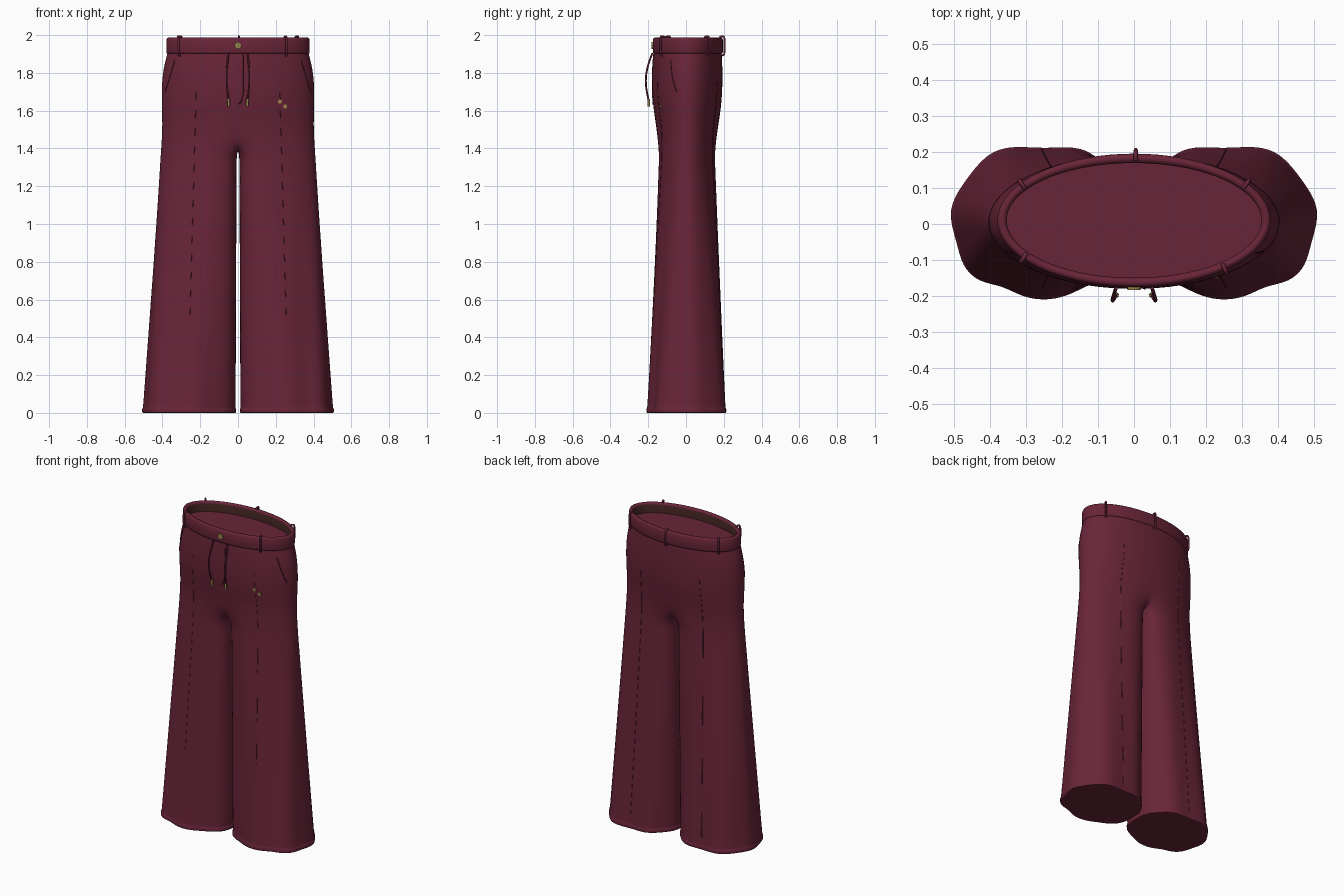
import bpy, bmesh, math
from mathutils import Vector
from mathutils.bvhtree import BVHTree

if "Cube" in bpy.data.objects:
    bpy.data.objects.remove(bpy.data.objects["Cube"])


def material(name, rgb):
    m = bpy.data.materials.new(name)
    m.diffuse_color = (*rgb, 1)
    m.use_nodes = True
    m.node_tree.nodes["Principled BSDF"].inputs["Base Color"].default_value = m.diffuse_color
    return m


MAROON = material("maroon cloth", (0.14, 0.018, 0.040))
DARK = material("dark maroon thread", (0.06, 0.009, 0.018))
BROWN = material("brown lining", (0.055, 0.018, 0.015))
BRASS = material("old brass", (0.30, 0.22, 0.07))


def make_object(name, bm, *mats):
    bmesh.ops.recalc_face_normals(bm, faces=bm.faces)
    me = bpy.data.meshes.new(name)
    bm.to_mesh(me)
    bm.free()
    for m in mats:
        me.materials.append(m)
    ob = bpy.data.objects.new(name, me)
    bpy.context.collection.objects.link(ob)
    return ob


def smooth(ob):
    for p in ob.data.polygons:
        p.use_smooth = True


def bridge(bm, lower, upper, closed=True):
    n = len(lower)
    for i in range(n if closed else n - 1):
        j = (i + 1) % n
        bm.faces.new((lower[i], lower[j], upper[j], upper[i]))


def tube(name, points, radius, mat):
    cu = bpy.data.curves.new(name, 'CURVE')
    cu.dimensions = '3D'
    cu.bevel_depth = radius
    cu.bevel_resolution = 1
    cu.use_fill_caps = True
    sp = cu.splines.new('POLY')
    sp.points.add(len(points) - 1)
    for p, co in zip(sp.points, points):
        p.co = (*co, 1)
    cu.materials.append(mat)
    ob = bpy.data.objects.new(name, cu)
    bpy.context.collection.objects.link(ob)
    return ob


# --- Trousers: right half as rings of 20 points (0 = inner leg, 2 = front, 10 = side, 18 = back)
HEM = [(.012, 0), (.015, -.08), (.06, -.14), (.13, -.168), (.19, -.2), (.25, -.21), (.31, -.2),
       (.365, -.168), (.43, -.16), (.475, -.115), (.488, -.05), (.518, .04), (.465, .12),
       (.405, .197), (.335, .215), (.25, .206), (.165, .214), (.11, .192), (.05, .13), (.015, .08)]


def arc_point(k, a, front, back):
    t = math.radians(-90 + (k - 2) / 16 * 180)
    x = 0 if k in (2, 18) else a * math.cos(t)
    return x, (front + back) / 2 + (back - front) / 2 * math.sin(t)


leg_top = [arc_point(k, .412, -.156, .166) for k in range(20)]
for k, co in {0: (.007, 0), 1: (.008, -.06), 2: (.025, -.115), 3: (.085, -.143),
              17: (.085, .153), 18: (.025, .125), 19: (.008, .065)}.items():
    leg_top[k] = co


def leg_ring(bm, z, scale=1.0, f=None):
    f = z / 1.36 if f is None else f
    ring = []
    for (hx, hy), (tx, ty) in zip(HEM, leg_top):
        x, y = hx + (tx - hx) * f, hy + (ty - hy) * f
        x = max(.006, .26 + (x - .26) * scale)
        ring.append(bm.verts.new((x, y * scale, z)))
    return ring


bm = bmesh.new()
# hem band with closed bottom, then the flared leg
rings = [leg_ring(bm, .0, .96, 0), leg_ring(bm, .0, 1, 0), leg_ring(bm, .003, 1.012, 0),
         leg_ring(bm, .022, 1.012, 0), leg_ring(bm, .026, .995, 0)]
rings += [leg_ring(bm, z) for z in (.04, .3, .6, .9, 1.15, 1.3, 1.36)]
bm.faces.new(rings[0])
# crotch ring: inner points follow a U-shaped seam on x = 0
seam = {0: (0, 0, 1.392), 1: (0, -.08, 1.397), 2: (0, -.146, 1.43),
        18: (0, .156, 1.43), 19: (0, .09, 1.397)}
crotch = []
for k in range(20):
    z = 1.47 - (.025 if k in (3, 17) else .01 if k in (4, 16) else 0)
    crotch.append(bm.verts.new(seam.get(k) or (*arc_point(k, .404, -.156, .167), z)))
rings.append(crotch)
for lo, hi in zip(rings, rings[1:]):
    bridge(bm, lo, hi)
# hips up to the waist
below = crotch[2:19]
for z, a, fr, bk in ((1.55, .403, -.163, .176), (1.63, .406, -.176, .188), (1.72, .407, -.182, .194),
                     (1.81, .399, -.18, .194), (1.87, .385, -.176, .192), (1.92, .372, -.172, .189)):
    row = [bm.verts.new((*arc_point(k, a, fr, bk), z)) for k in range(2, 19)]
    bridge(bm, below, row, False)
    below = row
body = make_object("trouser_body", bm, MAROON)
smooth(body)
mir = body.modifiers.new("mirror", 'MIRROR')
mir.merge_threshold = .001
sub = body.modifiers.new("subdivide", 'SUBSURF')
sub.levels = sub.render_levels = 2

# --- Waistband: rounded profile swept round an ellipse, lined in brown
CY = .01
PROFILE = [(-.006, 1.905), (.002, 1.903), (.004, 1.91), (.004, 1.975), (0, 1.984), (-.008, 1.988),
           (-.018, 1.984), (-.022, 1.975), (-.022, 1.91)]
bm = bmesh.new()
N = 72
loops = [[bm.verts.new(((.375 + o) * math.cos(2 * math.pi * i / N),
                        CY + (.181 + o) * math.sin(2 * math.pi * i / N), z)) for i in range(N)]
         for o, z in PROFILE]
for lo, hi in zip(loops, loops[1:]):
    bridge(bm, lo, hi)
bm.faces.ensure_lookup_table()
for f in bm.faces[7 * N:]:
    f.material_index = 1
band = make_object("waistband", bm, MAROON, BROWN)
smooth(band)

# --- Closed floor inside the waist
bm = bmesh.new()
bm.faces.new([bm.verts.new((.358 * math.cos(2 * math.pi * i / N),
                            CY + .164 * math.sin(2 * math.pi * i / N), 1.922)) for i in range(N)])
make_object("waist_floor", bm, MAROON)

# --- Belt loops: narrow arched strips standing off the band
for i, (x, y) in enumerate(((-.32, -.1), (.26, -.13), (.32, .115), (-.32, .115), (.005, .2))):
    t = math.atan2((y - CY) / .181, x / .375)
    base = Vector((.379 * math.cos(t), CY + .185 * math.sin(t), 0))
    n = Vector((math.cos(t) / .375, math.sin(t) / .181, 0)).normalized()
    path = [(-.004, 1.892), (.007, 1.897), (.01, 1.92), (.01, 1.975), (.006, 1.992), (-.006, 1.994),
            (-.018, 1.988)]
    tube(f"belt_loop_{i + 1}", [base + n * o + Vector((0, 0, z)) for o, z in path], .006, MAROON)

# --- Surface lookup for the stitched details
bpy.context.view_layer.update()
tree = BVHTree.FromObject(body, bpy.context.evaluated_depsgraph_get())


def on_cloth(x, z, side=-1):
    hit = tree.ray_cast(Vector((x, side, z)), Vector((0, -side, 0)))[0]
    return hit if hit else Vector((x, 0, z))


def stitch(name, a, b, side=-1, count=24, radius=.0025, mat=DARK):
    pts = [on_cloth(a[0] + (b[0] - a[0]) * i / count, a[1] + (b[1] - a[1]) * i / count, side)
           for i in range(count + 1)]
    tube(name, pts, radius, mat)


for s, tag in ((-1, "left"), (1, "right")):
    # slanted pocket openings, front creases and back creases
    stitch(f"pocket_seam_{tag}", (s * .335, 1.865), (s * .385, 1.70))
    stitch(f"front_crease_{tag}", (s * .22, 1.75), (s * .255, .5), radius=.0015, mat=MAROON)
    stitch(f"back_crease_{tag}", (s * .21, 1.75), (s * .255, .06), 1, radius=.002, mat=MAROON)

    # drawcord with brass tip
    cord = []
    for i in range(13):
        u = i / 12
        bow = math.sin(math.pi * u)
        cord.append((s * (.05 + .01 * bow), -.178 - .02 * u - .024 * bow, 1.905 - .25 * u))
    tube(f"drawcord_{tag}", cord, .005, MAROON)
    tube(f"cord_tip_{tag}", [(s * .05, -.198, 1.662), (s * .049, -.197, 1.622)], .0075, BRASS)

# --- Fly stitching with J-shaped end
fly = [(.03, 1.9), (.03, 1.83), (.03, 1.76), (.029, 1.71), (.024, 1.67), (.015, 1.645), (.003, 1.632)]
tube("fly_stitch", [on_cloth(x, z) for x, z in fly], .0025, DARK)


# --- Brass button and two small studs on the thigh
def disc(name, co, r, depth):
    bpy.ops.mesh.primitive_cylinder_add(vertices=24, radius=r, depth=depth, location=co,
                                        rotation=(math.pi / 2, 0, 0))
    ob = bpy.context.object
    ob.name = name
    ob.data.materials.append(BRASS)
    bpy.ops.object.shade_smooth_by_angle()


disc("waist_button", (0, -.177, 1.945), .018, .012)
for i, (x, z) in enumerate(((.222, 1.648), (.25, 1.622))):
    disc(f"thigh_stud_{i + 1}", on_cloth(x, z), .011, .008)
